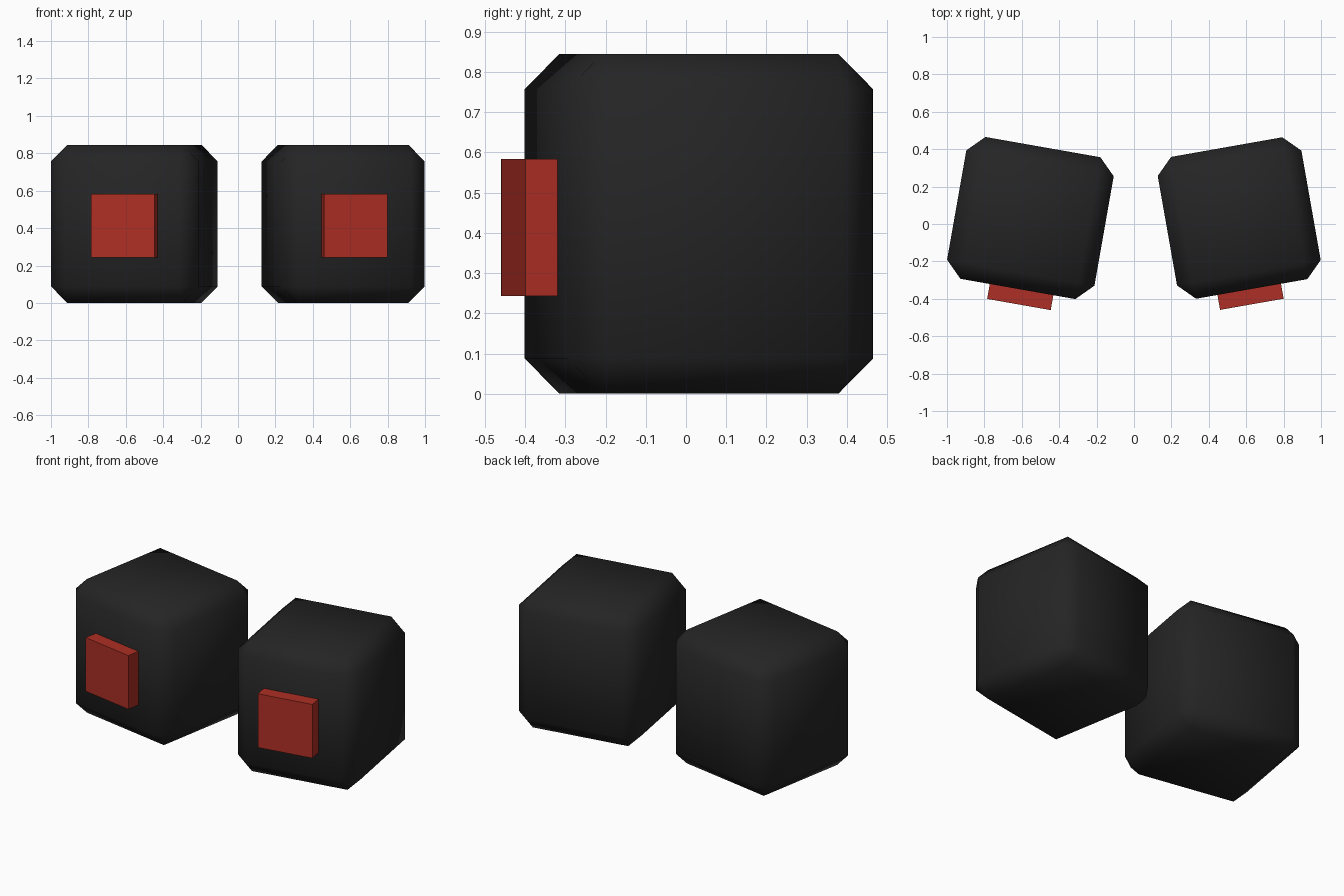
import bpy, bmesh, math
from mathutils import Matrix, Vector

if "Cube" in bpy.data.objects:
    bpy.data.objects.remove(bpy.data.objects["Cube"])


def material(name, rgb):
    m = bpy.data.materials.new(name)
    m.diffuse_color = (*rgb, 1)
    m.use_nodes = True
    m.node_tree.nodes["Principled BSDF"].inputs["Base Color"].default_value = m.diffuse_color
    return m


BLACK = material("soft_black", (0.018, 0.018, 0.018))
RED = material("brick_red", (0.42, 0.028, 0.018))


def box(name, size, offset, place, mat, bevel=0.0):
    """Box in the local frame of one block; bevelled boxes are smooth shaded."""
    bm = bmesh.new()
    bmesh.ops.create_cube(bm, size=1)
    bmesh.ops.scale(bm, vec=Vector(size), verts=bm.verts)
    if bevel:
        bmesh.ops.bevel(bm, geom=bm.edges[:], offset=bevel, segments=1,
                        affect='EDGES')
        for f in bm.faces:
            f.smooth = True
    bmesh.ops.translate(bm, vec=Vector(offset), verts=bm.verts)
    me = bpy.data.meshes.new(name)
    bm.to_mesh(me)
    bm.free()
    me.materials.append(mat)
    ob = bpy.data.objects.new(name, me)
    ob.matrix_world = place
    bpy.context.collection.objects.link(ob)
    return ob


HEIGHT = 0.845
# side, centre x, width, turn about z, plate offset along the front
for side, cx, width, turn, shift in (("left", -0.554, 0.80, -10, 0.02),
                                     ("right", 0.5625, 0.78, 10, -0.0135)):
    place = Matrix.Translation((cx, 0.032, 0)) @ Matrix.Rotation(math.radians(turn), 4, 'Z')
    # chamfered block
    box(side + "_block", (width, 0.77, HEIGHT), (0, 0, HEIGHT / 2), place, BLACK, 0.088)
    # square plate standing out of the front face
    box(side + "_front_plate", (0.345, 0.10, 0.34), (shift, -0.416, 0.413), place, RED)
